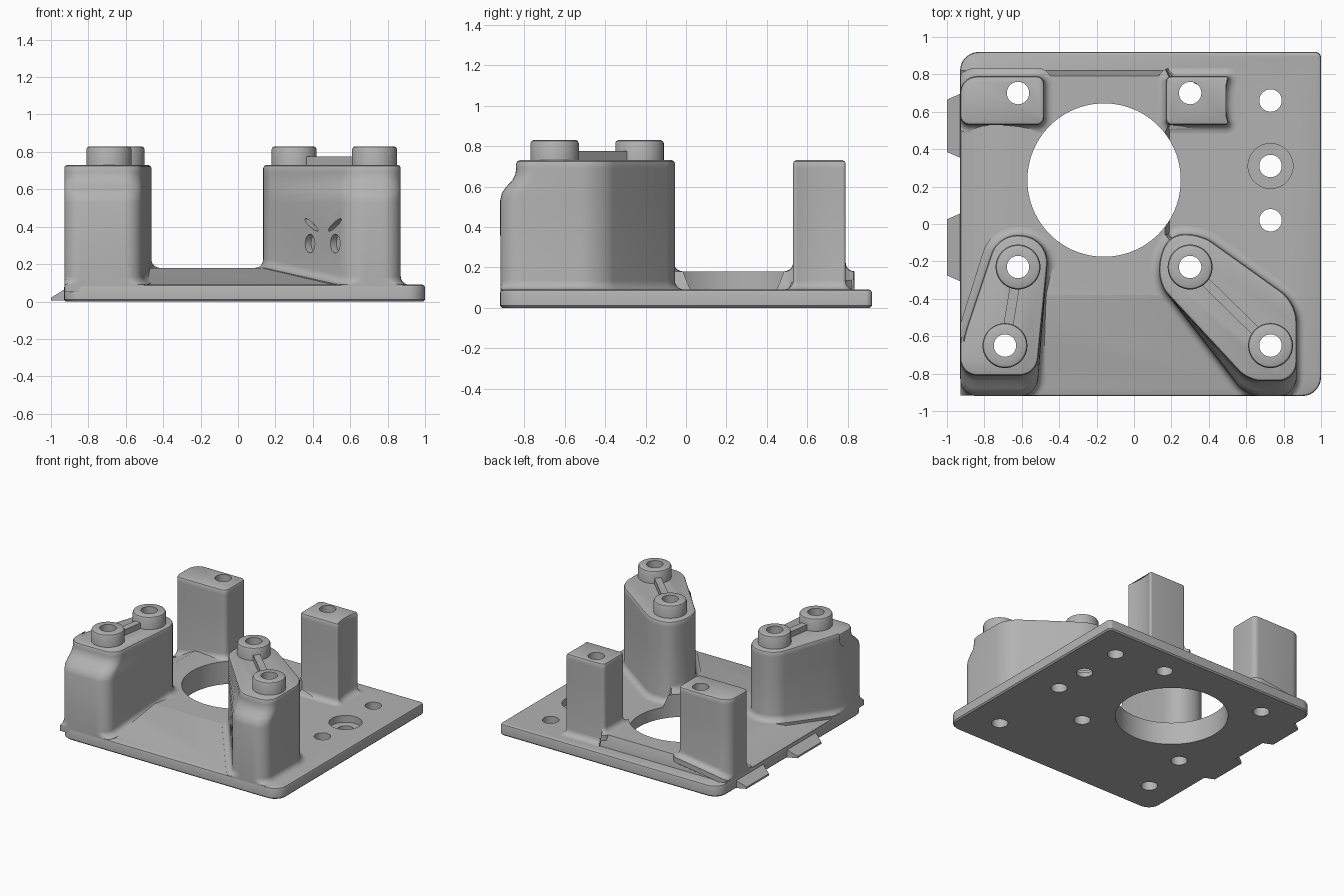
import bpy, bmesh, math
from mathutils import Vector, Matrix

if "Cube" in bpy.data.objects:
    bpy.data.objects.remove(bpy.data.objects["Cube"])

gray = bpy.data.materials.new("plain gray")
gray.diffuse_color = (0.45, 0.45, 0.45, 1)
gray.use_nodes = True
gray.node_tree.nodes["Principled BSDF"].inputs["Base Color"].default_value = gray.diffuse_color


def add_object(name, bm):
    bmesh.ops.recalc_face_normals(bm, faces=bm.faces)
    me = bpy.data.meshes.new(name)
    bm.to_mesh(me)
    bm.free()
    me.materials.append(gray)
    ob = bpy.data.objects.new(name, me)
    bpy.context.collection.objects.link(ob)
    return ob


def rounded(corners, steps=7):
    """Closed outline from (x, y, trim) corners, each corner rounded."""
    out, n = [], len(corners)
    for i, (x, y, t) in enumerate(corners):
        p = Vector((x, y))
        a = p + (Vector(corners[i - 1][:2]) - p).normalized() * t
        b = p + (Vector(corners[(i + 1) % n][:2]) - p).normalized() * t
        c, d = a.lerp(p, 0.55), b.lerp(p, 0.55)
        for k in range(steps + 1):
            s = k / steps
            out.append(a * (1 - s)**3 + c * 3 * s * (1 - s)**2 + d * 3 * s * s * (1 - s) + b * s**3)
    return out


def circle(x, y, r, n=48):
    return [Vector((x + r * math.cos(a), y + r * math.sin(a)))
            for a in (2 * math.pi * i / n for i in range(n))]


def grow(outline, d):
    """Move a counter-clockwise outline outward by d."""
    res, n = [], len(outline)
    for i, p in enumerate(outline):
        t = (outline[(i + 1) % n] - outline[i - 1]).normalized()
        res.append(p + Vector((t.y, -t.x)) * d)
    return res


def loft(name, rings):
    bm = bmesh.new()
    vs = [[bm.verts.new(p) for p in ring] for ring in rings]
    n = len(vs[0])
    for a, b in zip(vs, vs[1:]):
        for i in range(n):
            j = (i + 1) % n
            bm.faces.new((a[i], a[j], b[j], b[i]))
    bm.faces.new(vs[0][::-1])
    bm.faces.new(vs[-1])
    return add_object(name, bm)


def prism(name, outline, levels):
    """Stack the outline at (z, offset) levels."""
    return loft(name, [[(p.x, p.y, z) for p in grow(outline, d)] for z, d in levels])


def hull(name, pts):
    bm = bmesh.new()
    for p in pts:
        bm.verts.new(p)
    bmesh.ops.convex_hull(bm, input=bm.verts)
    return add_object(name, bm)


def floor(x, y):
    """Height of the surface a pillar stands on."""
    if y > 0.82 or x > (0.19 if y > -0.1 else 0.4 - (y + 0.38) * 0.4):
        return 0.09
    t = min((y + 0.88) / 0.5, (x + 0.93) / 0.18, 1)
    return 0.09 + 0.09 * max(t, 0)


def pillar(name, corners, shoulder=0):
    """Filleted foot, straight shaft, optional stepped front, softened top."""
    base, rings, r = rounded(corners), [], 0.045
    for k in range(-1, 6):
        a = max(k, 0) / 5 * math.pi / 2
        off = r * (1 - math.sin(a))
        h = r * (1 - math.cos(a)) if k >= 0 else -0.04
        rings.append([(max(q.x, -0.928), max(q.y, -0.918), floor(p.x, p.y) + h)
                      for p, q in zip(base, grow(base, off))])
    for z, s, off in ((0.53, 0, 0), (0.57, .12, 0), (0.60, .4, 0), (0.63, .75, 0),
                      (0.66, .94, 0), (0.69, 1, 0), (0.715, 1, 0), (0.725, 1, -.005), (0.73, 1, -.015)):
        rings.append([(max(q.x, -0.928), q.y + (s * shoulder if p.y < -0.7 else 0), z)
                      for p, q in zip(base, grow(base, off))])
    return loft(name, rings)


parts = []

# Base plate with softened edges
parts.append(prism("base_plate", rounded([(-.93, -.92, .1), (1, -.92, .1), (1, .92, .03), (-.93, .92, .1)]),
                   [(0, -.01), (.01, 0), (.075, 0), (.085, -.004), (.09, -.015)]))

# Raised deck around the large opening, with a ramp at the front
parts.append(hull("raised_deck", [(x, y, .18) for x in (-.75, .165) for y in (-.38, .79)]
                  + [(x, y, z) for x in (-.925, .19) for y in (-.38, .82) for z in (.05, .09)]))
parts.append(hull("front_ramp", [(-.75, -.38, .18), (.3, -.38, .18), (-.925, -.38, .09), (.4, -.38, .09)]
                  + [(-.925, -.88, .09), (.58, -.88, .09), (-.925, -.88, .05), (.58, -.88, .05),
                     (-.925, -.38, .05), (.4, -.38, .05)]))

# Sloping tabs on the left edge
for i, (y0, y1) in enumerate(((.35, .70), (-.31, .06))):
    parts.append(hull(f"side_tab_{i + 1}", [(x, y, z) for y, x, top in
                      ((y0, -.92, .07), (y1, -.92, .07), (y0 + .035, -1, .02), (y1 - .035, -1, .02))
                      for z in (0.005, top)]))

# Four pillars
parts.append(pillar("front_left_pillar", [(-.93, -.92, .09), (-.52, -.92, .09), (-.45, -.06, .16),
                                          (-.73, -.06, .1), (-.93, -.66, .12)], .11))
parts.append(pillar("front_right_pillar", [(.6, -.92, .08), (.87, -.92, .1), (.87, -.42, .1), (.36, -.055, .07),
                                           (.2, -.055, .06), (.135, -.17, .06), (.135, -.32, .06)], .08))
parts.append(pillar("back_left_pillar", [(-.93, .53, .05), (-.48, .53, .04), (-.48, .79, .04), (-.93, .79, .09)]))
parts.append(pillar("back_right_pillar", [(.17, .53, .03), (.51, .53, .02), (.47, .66, .11),
                                          (.51, .79, .02), (.17, .79, .03)]))

# Round bosses on the front pillars, joined by narrow ribs
pairs = {"left": ((-.62, -.23), (-.69, -.65)), "right": ((.30, -.23), (.73, -.65))}
for side, (a, b) in pairs.items():
    for end, c in (("back", a), ("front", b)):
        parts.append(prism(f"{side}_{end}_boss", circle(*c, .12),
                           [(.71, 0), (.815, 0), (.825, -.005), (.83, -.015)]))
    p, q = Vector(a), Vector(b)
    n = (q - p).normalized()
    n = Vector((-n.y, n.x)) * .026
    parts.append(prism(f"{side}_rib", [p + n, p - n, q - n, q + n][::-1], [(.71, 0), (.775, 0)]))

# Cutters: bores, large opening, counterbore and the recesses in the slanted face
bores = [*pairs["left"], *pairs["right"], (-.62, .70), (.30, .70), (.73, .66), (.73, .31), (.73, .02)]
cutters = [prism("bore_cutter", circle(x, y, .06, 32), [(-.1, 0), (1, 0)]) for x, y in bores]
cutters.append(prism("opening_cutter", circle(-.16, .235, .41, 96), [(-.1, 0), (.5, 0)]))
cutters.append(prism("counterbore_cutter", circle(.73, .31, .12), [(.035, 0), (.3, 0)]))
along = Vector((.613, -.79, 0))
out = Vector((-.79, -.613, 0))
for x, z, w, h, tilt in ((.385, .31, .042, .05, 0), (.52, .31, .042, .05, 0),
                         (.392, .41, .065, .014, -.5), (.518, .41, .065, .014, .5)):
    centre = Vector((x, -.32 - (x - .135) * 1.29, z))
    rings = []
    for depth in (-.04, .04):
        ring = []
        for p in circle(0, 0, 1, 24):
            v = Matrix.Rotation(tilt, 2) @ Vector((p.x * w, p.y * h))
            ring.append(centre + along * v.x + Vector((0, 0, v.y)) + out * depth)
        rings.append(ring)
    cutters.append(loft("recess_cutter", rings))


def bounds(ob):
    return [(min(v.co[k] for v in ob.data.vertices), max(v.co[k] for v in ob.data.vertices)) for k in range(3)]


# Cut each part by the cutters that reach it
for ob in parts:
    bo = bounds(ob)
    for c in cutters:
        if all(a0 < b1 and b0 < a1 for (a0, a1), (b0, b1) in zip(bo, bounds(c))):
            m = ob.modifiers.new("cut", 'BOOLEAN')
            m.operation, m.solver, m.object = 'DIFFERENCE', 'EXACT', c
bpy.context.view_layer.update()
deps = bpy.context.evaluated_depsgraph_get()
meshes = [bpy.data.meshes.new_from_object(ob.evaluated_get(deps)) for ob in parts]
for ob, me in zip(parts, meshes):
    ob.modifiers.clear()
    ob.data = me
for c in cutters:
    bpy.data.objects.remove(c)

# Smooth the curved walls, keep hard edges
for ob in parts:
    bpy.ops.object.select_all(action='DESELECT')
    ob.select_set(True)
    bpy.context.view_layer.objects.active = ob
    bpy.ops.object.shade_smooth_by_angle(angle=math.radians(32))
